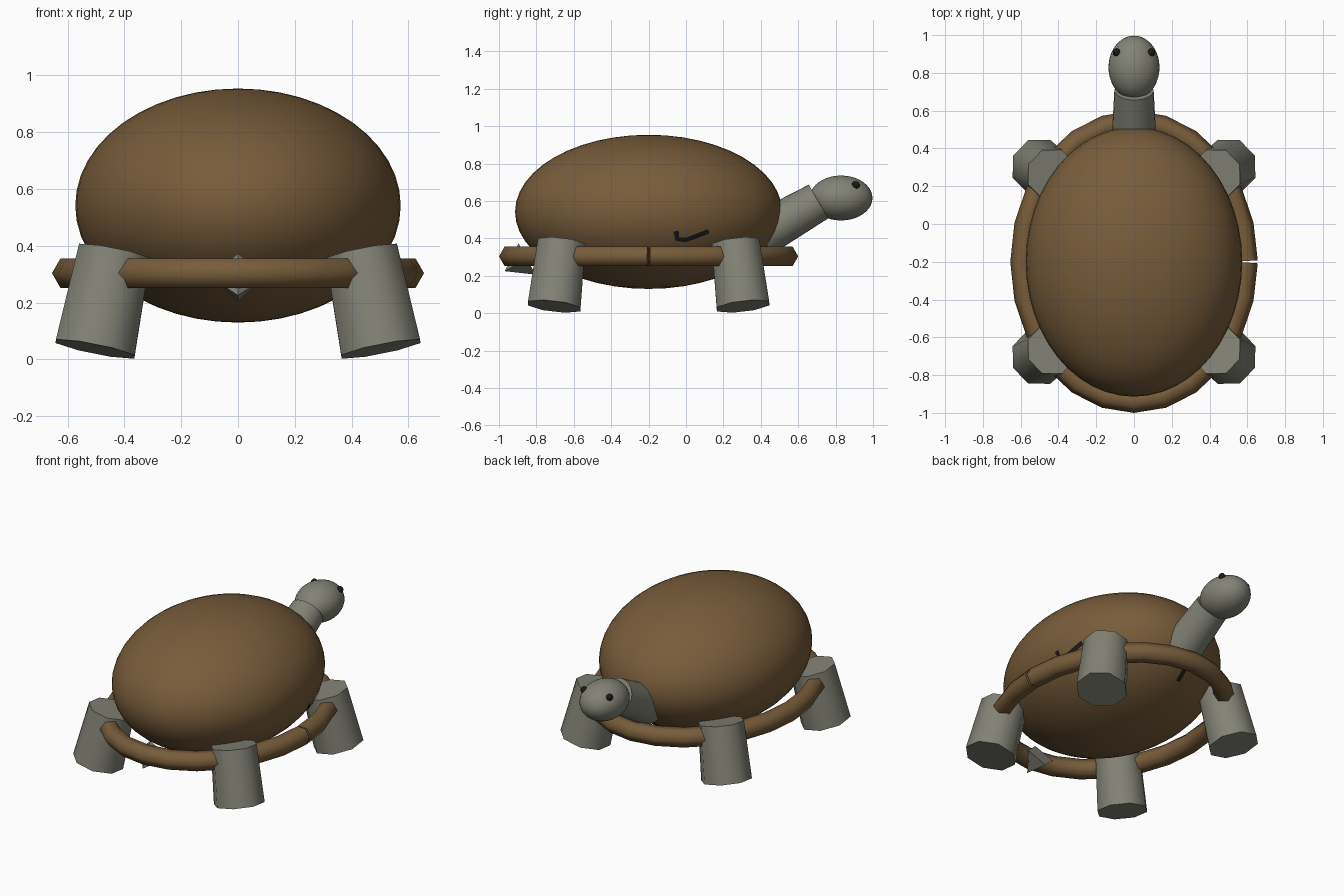
import bpy, bmesh, math
from mathutils import Vector, Matrix

if "Cube" in bpy.data.objects:
    bpy.data.objects.remove(bpy.data.objects["Cube"])


def material(name, rgb):
    m = bpy.data.materials.new(name)
    m.diffuse_color = (*rgb, 1)
    m.use_nodes = True
    m.node_tree.nodes["Principled BSDF"].inputs["Base Color"].default_value = m.diffuse_color
    return m


BROWN = material("shell_brown", (0.187, 0.107, 0.043))
GREY = material("skin_grey", (0.223, 0.223, 0.18))
BLACK = material("dark_black", (0.01, 0.01, 0.01))

SHELL_C = Vector((0, -0.2, 0.542))
SHELL_R = Vector((0.573, 0.714, 0.412))


def add(name, bm, mat, angle=50):
    bmesh.ops.recalc_face_normals(bm, faces=bm.faces[:])
    for f in bm.faces:
        f.smooth = True
    for e in bm.edges:
        if len(e.link_faces) == 2 and e.calc_face_angle() > math.radians(angle):
            e.smooth = False
    me = bpy.data.meshes.new(name)
    bm.to_mesh(me)
    bm.free()
    me.materials.append(mat)
    ob = bpy.data.objects.new(name, me)
    bpy.context.collection.objects.link(ob)
    return ob


def ellipsoid(name, centre, radii, mat, u=40, v=20):
    bm = bmesh.new()
    bmesh.ops.create_uvsphere(bm, u_segments=u, v_segments=v, radius=1)
    bm.transform(Matrix.Translation(centre) @ Matrix.Diagonal((*radii, 1)))
    return add(name, bm, mat)


def tapered(name, a, b, ra, rb, sides, mat, turn=0.0):
    """Capped cone or cylinder from point a to point b."""
    a, b = Vector(a), Vector(b)
    bm = bmesh.new()
    bmesh.ops.create_cone(bm, cap_ends=True, segments=sides, radius1=ra,
                          radius2=rb, depth=(b - a).length)
    rot = Vector((0, 0, 1)).rotation_difference(b - a).to_matrix().to_4x4()
    bm.transform(Matrix.Translation((a + b) / 2) @ rot @ Matrix.Rotation(turn, 4, 'Z'))
    return add(name, bm, mat)


# Shell
ellipsoid("shell", SHELL_C, SHELL_R, BROWN, 48, 24)

# Shell rim: six-sided tube along an oval, with a narrow split at the right
bm = bmesh.new()
steps, sides, r = 24, 6, 0.06
rings = []
for i in range(steps + 1):
    t = 2 * math.pi * i / steps
    ring = []
    for j in range(sides):
        p = 2 * math.pi * j / sides
        out = r * math.cos(p)
        split = {0: 1, steps: -1}.get(i, 0) * 0.008 * (0.5 + out / (2 * r))
        ring.append(bm.verts.new(((0.595 + out) * math.cos(t),
                                  -0.2 + (0.74 + out) * math.sin(t) + split,
                                  0.304 + r * math.sin(p))))
    rings.append(ring)
for a, b in zip(rings, rings[1:]):
    for j in range(sides):
        k = (j + 1) % sides
        bm.faces.new((a[j], a[k], b[k], b[j]))
bm.faces.new(rings[0])
bm.faces.new(rings[-1])
add("shell_rim", bm, BROWN, 65)

# Four legs splayed outward
for sx, side in ((1, "right"), (-1, "left")):
    for sy, end in ((1, "head"), (-1, "tail")):
        tapered(f"leg_{end}_{side}",
                (sx * 0.503, -0.2 + sy * 0.505, 0.037),
                (sx * 0.435, -0.2 + sy * 0.465, 0.377),
                0.153, 0.138, 8, GREY, math.pi / 8)

# Neck, head and eyes
tapered("neck", (0, 0.4, 0.42), (0, 0.708, 0.597), 0.121, 0.104, 24, GREY)
ellipsoid("head", (0, 0.829, 0.616), (0.135, 0.168, 0.12), GREY)
for sx, side in ((1, "right"), (-1, "left")):
    ellipsoid(f"eye_{side}", (sx * 0.091, 0.908, 0.685), (0.021, 0.022, 0.021), BLACK, 10, 6)

# Tail: four-sided spike pointing back and down
tapered("tail", (0, -0.85, 0.29), (0, -0.97, 0.225), 0.095, 0.0, 4, GREY, 0)


# Dark marks: thin strips laid on the shell surface
def mark(name, points, width):
    bm = bmesh.new()
    pts = [Vector(p) for p in points]
    pairs = []
    for i, p in enumerate(pts):
        n = Vector([(p[k] - SHELL_C[k]) / SHELL_R[k] ** 2 for k in range(3)]).normalized()
        along = pts[min(i + 1, len(pts) - 1)] - pts[max(i - 1, 0)]
        across = n.cross(along).normalized() * width
        pair = []
        for s in (-1, 1):
            q = p + s * across - SHELL_C
            unit = Vector([q[k] / SHELL_R[k] for k in range(3)]).normalized()
            pair.append(bm.verts.new(SHELL_C + Vector([unit[k] * SHELL_R[k] for k in range(3)]) * 1.008))
        pairs.append(pair)
    for a, b in zip(pairs, pairs[1:]):
        bm.faces.new((a[0], a[1], b[1], b[0]))
    add(name, bm, BLACK)


mark("side_mark", [(0.54, -0.055, 0.44), (0.53, -0.045, 0.395), (0.52, 0.0, 0.39),
                   (0.52, 0.05, 0.405), (0.51, 0.13, 0.435)], 0.014)
mark("under_mark", [(-0.04, 0.42, 0.35), (-0.04, 0.38, 0.31), (-0.04, 0.34, 0.28)], 0.015)
